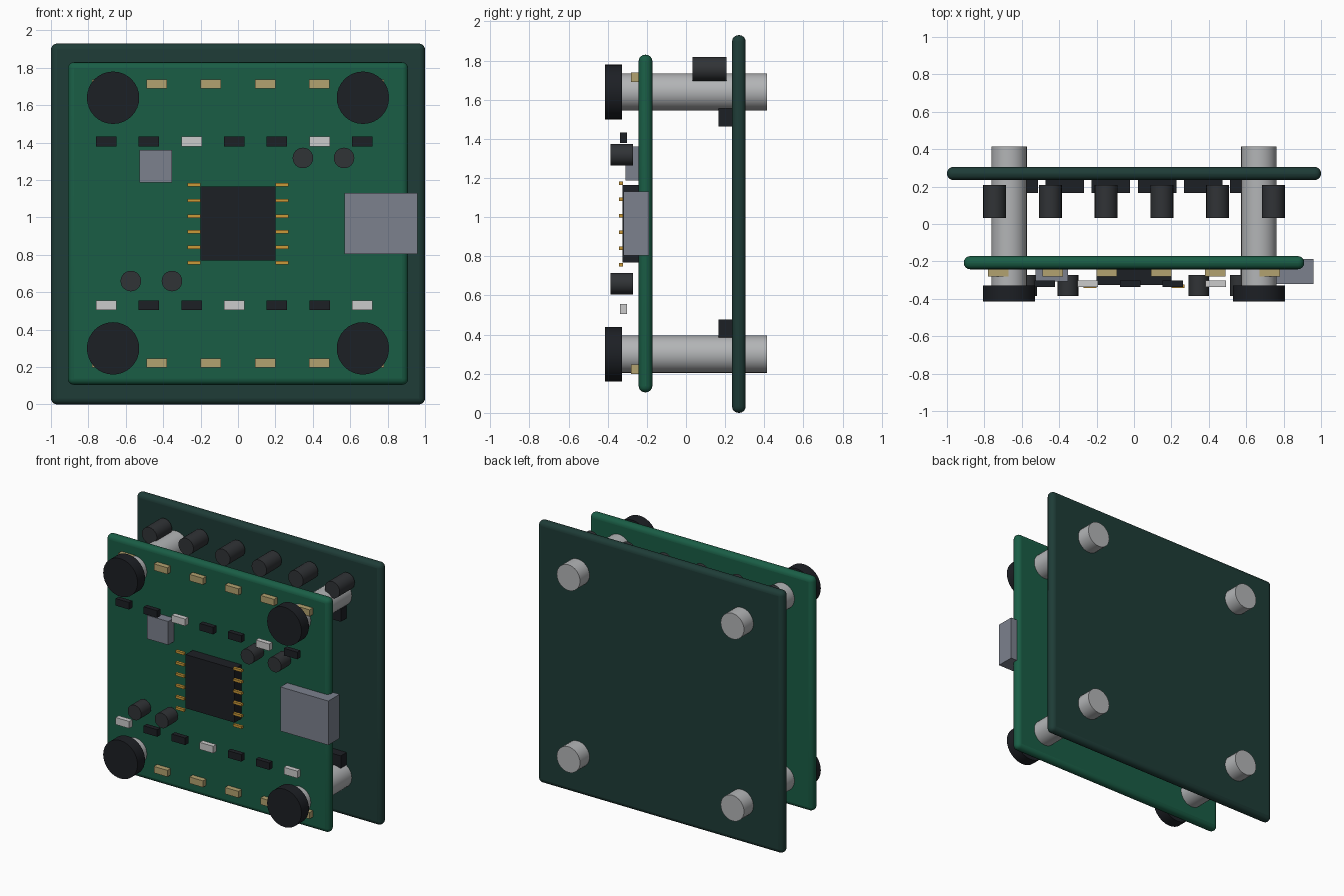
import bpy
from math import pi

if "Cube" in bpy.data.objects:
    bpy.data.objects.remove(bpy.data.objects["Cube"])


def mat(name, r, g, b):
    m = bpy.data.materials.new(name)
    m.diffuse_color = (r, g, b, 1)
    m.use_nodes = True
    m.node_tree.nodes["Principled BSDF"].inputs["Base Color"].default_value = m.diffuse_color
    return m


GREEN = mat("board_green", 0.01, 0.11, 0.06)
DARK_GREEN = mat("board_dark_green", 0.013, 0.045, 0.038)
BLACK = mat("black", 0.012, 0.014, 0.018)
CHARCOAL = mat("charcoal", 0.03, 0.033, 0.037)
STEEL = mat("steel", 0.45, 0.46, 0.47)
GREY = mat("metal_grey", 0.2, 0.22, 0.27)
WHITE = mat("white", 0.62, 0.62, 0.62)
TAN = mat("tan", 0.45, 0.36, 0.16)
GOLD = mat("gold", 0.6, 0.32, 0.04)


def box(name, x, y, z, m, bevel=0):
    """Box from (min, max) ranges on each axis."""
    bpy.ops.mesh.primitive_cube_add(size=1, location=[sum(r) / 2 for r in (x, y, z)])
    o = bpy.context.object
    o.name = name
    o.scale = [r[1] - r[0] for r in (x, y, z)]
    bpy.ops.object.transform_apply(location=False, rotation=False, scale=True)
    o.data.materials.append(m)
    if bevel:
        b = o.modifiers.new("rounded_edges", 'BEVEL')
        b.width = bevel
        b.segments = 4
        bpy.ops.object.shade_smooth_by_angle()
    return o


def block(name, cx, w, y, cz, h, m):
    return box(name, (cx - w / 2, cx + w / 2), y, (cz - h / 2, cz + h / 2), m)


def rod(name, x, z, r, y, m, sides=32):
    """Cylinder running along y."""
    bpy.ops.mesh.primitive_cylinder_add(vertices=sides, radius=r, depth=y[1] - y[0],
                                        location=(x, sum(y) / 2, z), rotation=(pi / 2, 0, 0))
    o = bpy.context.object
    o.name = name
    o.data.materials.append(m)
    bpy.ops.object.shade_smooth_by_angle()
    return o


# two circuit boards
box("back_board", (-1, 1), (0.235, 0.305), (0, 1.93), DARK_GREEN, 0.033)
box("front_board", (-0.91, 0.91), (-0.242, -0.172), (0.105, 1.83), GREEN, 0.033)

# standoffs and screw heads
for x in (-0.668, 0.668):
    for z in (0.3, 1.64):
        rod("standoff", x, z, 0.095, (-0.34, 0.415), STEEL)
        rod("screw_head", x, z, 0.14, (-0.415, -0.328), BLACK)

# solder pads along the top and bottom of the front board
for i in range(6):
    for z in (0.222, 1.714):
        block("edge_pad", -0.725 + 0.29 * i, 0.11, (-0.28, -0.238), z, 0.048, TAN)

# resistor rows
for i in range(7):
    x = -0.705 + 0.2283 * i
    block("upper_resistor", x, 0.11, (-0.338, -0.302), 1.406, 0.052,
          WHITE if i % 3 == 2 else BLACK)
    block("lower_resistor", x, 0.11, (-0.338, -0.302), 0.53, 0.052,
          WHITE if i % 3 == 0 else BLACK)

# main chip with legs
block("main_chip", 0, 0.4, (-0.325, -0.238), 0.967, 0.395, BLACK)
for i in range(6):
    for s in (-1, 1):
        block("chip_leg", s * 0.235, 0.07, (-0.343, -0.323), 0.757 + 0.0834 * i, 0.018, GOLD)

# small grey chip and side connector
box("crystal_can", (-0.527, -0.353), (-0.308, -0.238), (1.187, 1.36), GREY)
box("side_connector", (0.57, 0.96), (-0.32, -0.188), (0.805, 1.13), GREY)

# front capacitors
for x, z in ((0.347, 1.318), (0.567, 1.318), (-0.573, 0.66), (-0.353, 0.66)):
    rod("front_capacitor", x, z, 0.055, (-0.386, -0.272), CHARCOAL, 24)

# parts on the inner face of the back board
for i in range(6):
    rod("back_capacitor", -0.745 + 0.298 * i, 1.757, 0.061, (0.033, 0.208), CHARCOAL, 24)
    for z in (0.43, 1.51):
        block("power_transistor", -0.6175 + 0.247 * i, 0.206, (0.167, 0.237), z, 0.092, BLACK)
